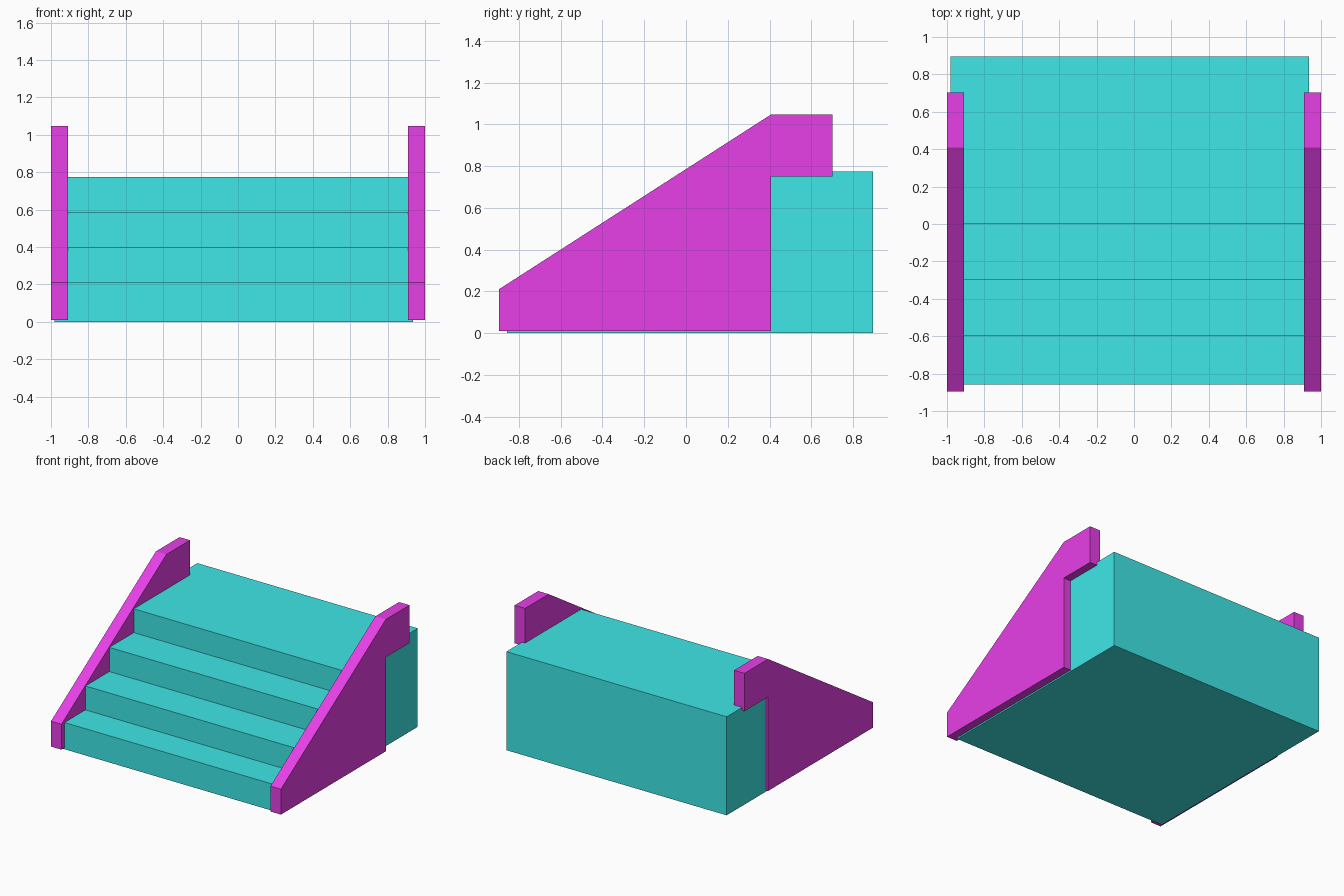
import bpy, bmesh

if "Cube" in bpy.data.objects:
    bpy.data.objects.remove(bpy.data.objects["Cube"])


def material(name, color):
    mat = bpy.data.materials.new(name)
    mat.diffuse_color = color
    mat.use_nodes = True
    mat.node_tree.nodes["Principled BSDF"].inputs["Base Color"].default_value = mat.diffuse_color
    return mat


def extrude_profile(name, profile, x0, x1, mat):
    """Extrude a (y, z) outline along x."""
    bm = bmesh.new()
    face = bm.faces.new([bm.verts.new((x0, y, z)) for y, z in profile])
    new = bmesh.ops.extrude_face_region(bm, geom=[face])["geom"]
    verts = [v for v in new if isinstance(v, bmesh.types.BMVert)]
    bmesh.ops.translate(bm, verts=verts, vec=(x1 - x0, 0, 0))
    bmesh.ops.recalc_face_normals(bm, faces=bm.faces)
    mesh = bpy.data.meshes.new(name)
    bm.to_mesh(mesh)
    bm.free()
    mesh.materials.append(mat)
    obj = bpy.data.objects.new(name, mesh)
    bpy.context.collection.objects.link(obj)
    return obj


teal = material("teal", (0.05, 0.80, 0.80, 1))
magenta = material("magenta", (0.80, 0.05, 0.80, 1))

LEFT, RIGHT, BACK = -0.98, 0.936, 0.895
BASE_TOP = 0.21

# Bottom step: full-depth slab
extrude_profile("bottom_step",
                [(-0.857, 0), (BACK, 0), (BACK, BASE_TOP), (-0.857, BASE_TOP)],
                LEFT, RIGHT, teal)

# Upper steps and landing: one stepped block
steps = [(BACK, BASE_TOP)]
z = BASE_TOP
outline = []
for riser_y, tread_z in [(-0.597, 0.398), (-0.30, 0.588), (0.004, 0.775)]:
    outline += [(riser_y, z), (riser_y, tread_z)]
    z = tread_z
extrude_profile("upper_steps", steps + outline + [(BACK, z)], LEFT, RIGHT, teal)

# Sloped side walls with an overhang at the back, mirrored across x
wall = extrude_profile("side_walls",
                       [(-0.895, 0.011), (0.408, 0.011), (0.408, 0.75), (0.702, 0.75),
                        (0.702, 1.048), (0.408, 1.048), (-0.895, 0.211)],
                       0.909, 1.0, magenta)
wall.modifiers.new("mirror", "MIRROR")
